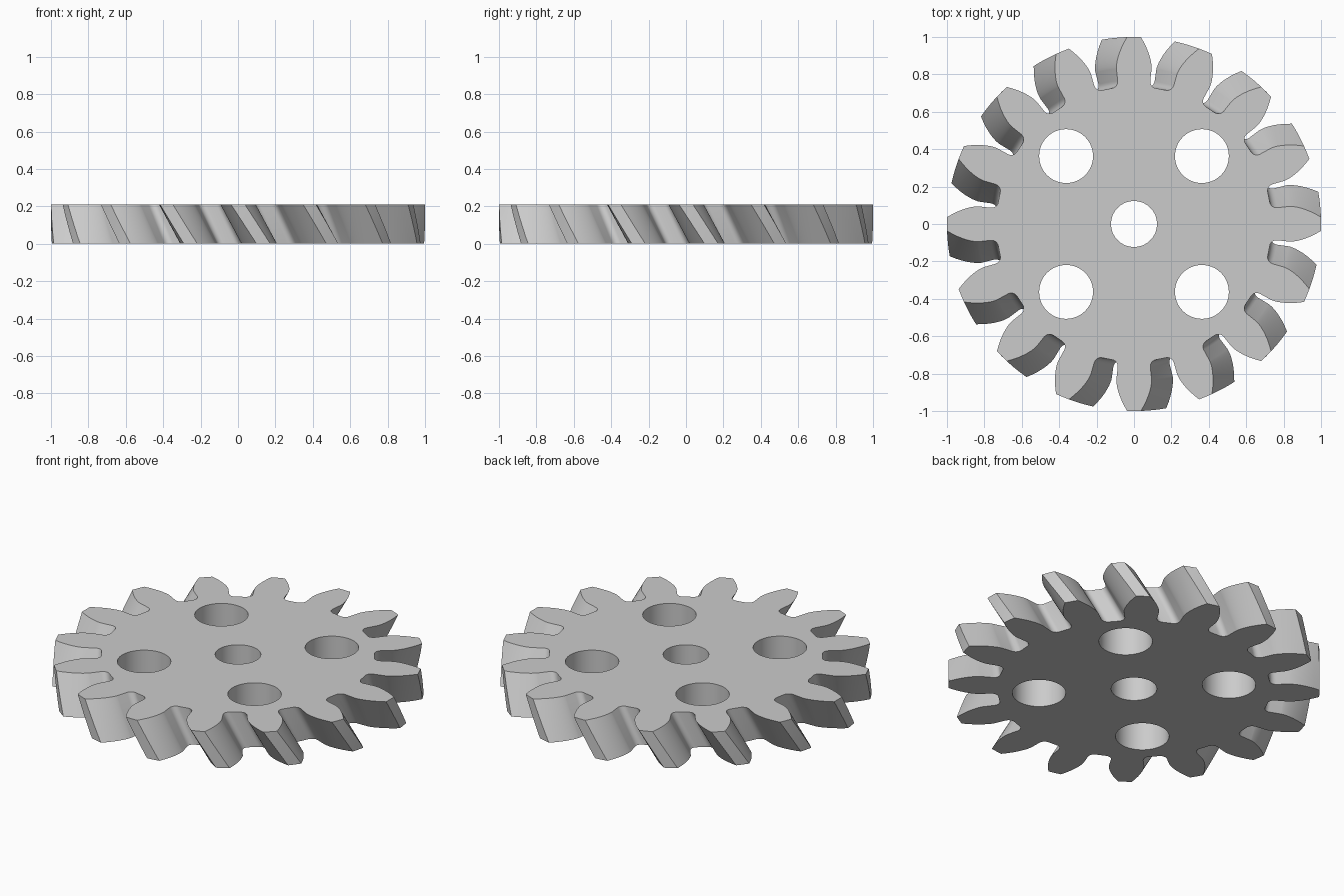
import bpy
import bmesh
from math import sin, cos, tan, pi, acos, radians, sqrt

cube = bpy.data.objects.get("Cube")
if cube:
    bpy.data.objects.remove(cube)

# Gear proportions
TEETH = 16
HEIGHT = 0.21
TIP, PITCH, ROOT = 1.0, 0.889, 0.735
BASE = PITCH * cos(radians(20))
FILLET = 0.035
TWIST = radians(7.8)
LAYERS = 8


def inv(a):
    return tan(a) - a


def half_tooth():
    """Radius and half angle from the tip down to the root."""
    base_angle = pi / (2 * TEETH) + inv(radians(20))
    pts = []
    steps = 8
    for i in range(steps + 1):
        r = BASE + (TIP - BASE) * (1 - i / steps) ** 1.5
        pts.append((r, base_angle - inv(acos(min(1, BASE / r)))))
    for i in range(7):
        a = i / 6 * pi / 2
        pts.append((ROOT + FILLET * (1 - sin(a)),
                    base_angle + FILLET / ROOT * (1 - cos(a))))
    return pts


def gear_outline():
    half = half_tooth()
    tooth = [(r, -a) for r, a in reversed(half)] + [(TIP, 0)] + half
    tooth.append((ROOT, pi / TEETH))
    return [(r, a + k * 2 * pi / TEETH) for k in range(TEETH) for r, a in tooth]


def wall(bm, rings):
    """Joins stacked rings of points with quads; returns end rings' edges."""
    loops = [[bm.verts.new(p) for p in ring] for ring in rings]
    n = len(loops[0])
    for lo, hi in zip(loops, loops[1:]):
        for i in range(n):
            j = (i + 1) % n
            bm.faces.new((lo[i], lo[j], hi[j], hi[i]))
    return [[bm.edges.get((loop[i], loop[(i + 1) % n])) for i in range(n)]
            for loop in (loops[0], loops[-1])]


def hole_rings(x, y, radius, sides=64):
    return [[(x + radius * cos(2 * pi * i / sides),
              y + radius * sin(2 * pi * i / sides), z) for i in range(sides)]
            for z in (0, HEIGHT)]


bm = bmesh.new()

# Helical tooth walls
outline = gear_outline()
rings = []
for k in range(LAYERS + 1):
    t = k / LAYERS
    turn = TWIST * (1 - t)
    rings.append([(r * cos(a + turn), r * sin(a + turn), HEIGHT * t)
                  for r, a in outline])
bottom, top = wall(bm, rings)

# Shaft hole and four lightening holes
holes = [(0, 0, 0.123)]
holes += [(sx * 0.363, sy * 0.363, 0.144) for sx in (-1, 1) for sy in (-1, 1)]
for x, y, radius in holes:
    low, high = wall(bm, hole_rings(x, y, radius))
    bottom += low
    top += high

# Flat faces with the holes left open
for edges, up in ((bottom, -1), (top, 1)):
    bmesh.ops.triangle_fill(bm, edges=edges, use_beauty=True, normal=(0, 0, up))
bmesh.ops.recalc_face_normals(bm, faces=bm.faces)

mesh = bpy.data.meshes.new("helical_gear")
bm.to_mesh(mesh)
bm.free()
gear = bpy.data.objects.new("helical_gear", mesh)
bpy.context.collection.objects.link(gear)

# Plain grey metal
grey = bpy.data.materials.new("plain_grey")
grey.use_nodes = True
colour = (0.6, 0.6, 0.6, 1)
grey.diffuse_color = colour
grey.node_tree.nodes["Principled BSDF"].inputs["Base Color"].default_value = colour
mesh.materials.append(grey)

bpy.ops.object.select_all(action="DESELECT")
gear.select_set(True)
bpy.context.view_layer.objects.active = gear
bpy.ops.object.shade_smooth_by_angle(angle=radians(30))
